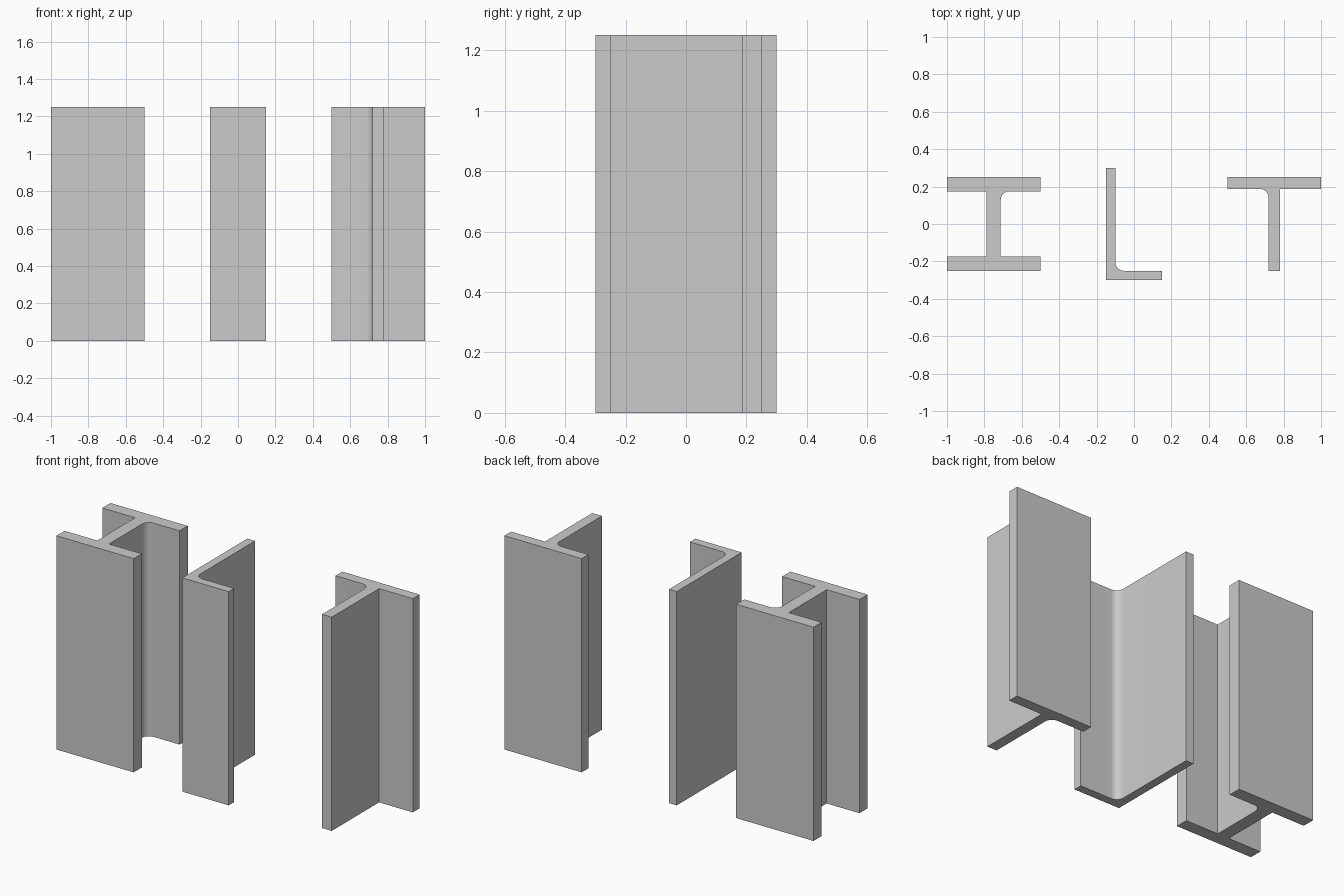
import bpy, bmesh, math
from mathutils import Vector

if "Cube" in bpy.data.objects:
    bpy.data.objects.remove(bpy.data.objects["Cube"])

HEIGHT = 1.25
RADIUS = 0.045
STEPS = 8


def fillet(prev, corner, nxt):
    """Points of an arc replacing a square corner."""
    p = Vector(corner)
    dp = (Vector(prev) - p).normalized()
    dn = (Vector(nxt) - p).normalized()
    c = p + (dp + dn) * RADIUS
    angles = [math.pi / 2 * i / STEPS for i in range(STEPS + 1)]
    return [c - RADIUS * (dn * math.cos(t) + dp * math.sin(t)) for t in angles]


def extrude_section(name, pts, rounded):
    """Extrude a section upward, rounding the one inner corner given by index."""
    outline = []
    for i, p in enumerate(pts):
        if i == rounded:
            outline += fillet(pts[i - 1], p, pts[(i + 1) % len(pts)])
        else:
            outline.append(Vector(p))
    bm = bmesh.new()
    face = bm.faces.new([bm.verts.new((p.x, p.y, 0)) for p in outline])
    ext = bmesh.ops.extrude_face_region(bm, geom=[face], use_keep_orig=True)
    top = [g for g in ext["geom"] if isinstance(g, bmesh.types.BMVert)]
    bmesh.ops.translate(bm, verts=top, vec=(0, 0, HEIGHT))
    bmesh.ops.recalc_face_normals(bm, faces=bm.faces)
    mesh = bpy.data.meshes.new(name)
    bm.to_mesh(mesh)
    bm.free()
    obj = bpy.data.objects.new(name, mesh)
    bpy.context.collection.objects.link(obj)
    bpy.ops.object.select_all(action='DESELECT')
    obj.select_set(True)
    bpy.context.view_layer.objects.active = obj
    bpy.ops.object.shade_smooth_by_angle(angle=math.radians(30))


# I beam: one fillet between the web and the back flange
x0, x1, w0, w1, f, y = -1.0, -0.5, -0.7875, -0.7125, 0.175, 0.25
extrude_section("i_beam", [
    (x0, -y), (x1, -y), (x1, -f), (w1, -f), (w1, f), (x1, f),
    (x1, y), (x0, y), (x0, f), (w0, f), (w0, -f), (x0, -f)], 4)

# L angle: fillet in the inner corner
extrude_section("l_angle", [
    (-0.15, -0.3), (0.15, -0.3), (0.15, -0.25),
    (-0.1, -0.25), (-0.1, 0.3), (-0.15, 0.3)], 3)

# T bar: fillet on the left side of the stem
x0, x1, w0, w1, f = 0.5, 1.0, 0.7188, 0.7812, 0.1875
extrude_section("t_bar", [
    (w0, -y), (w1, -y), (w1, f), (x1, f),
    (x1, y), (x0, y), (x0, f), (w0, f)], 7)
